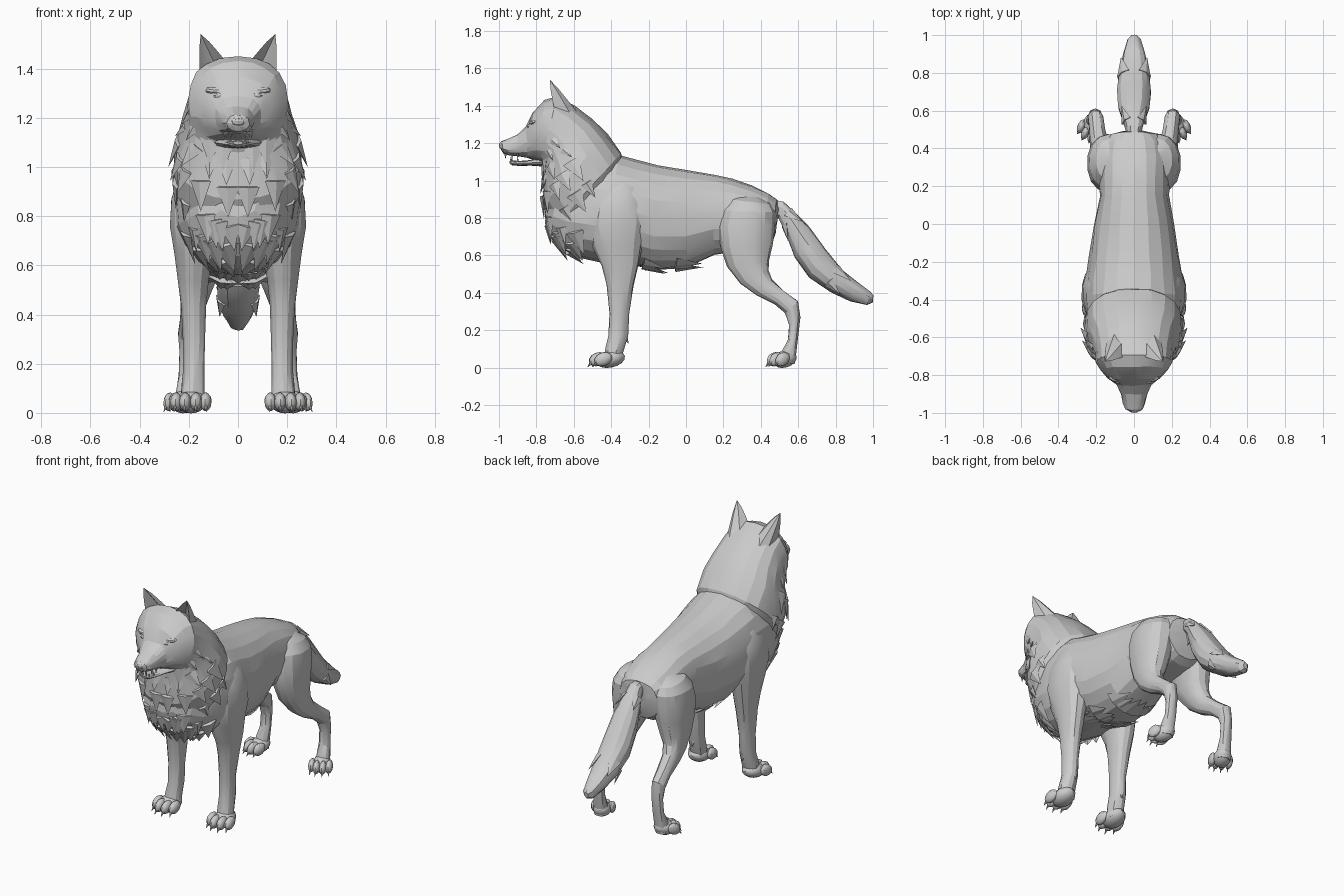
import bpy, bmesh, math, random
from math import sin, cos, pi, copysign
from mathutils import Vector, Matrix
random.seed(4)

def finish(bm, name, mirror=False, angle=22):
    bmesh.ops.recalc_face_normals(bm, faces=bm.faces)
    me = bpy.data.meshes.new(name)
    bm.to_mesh(me)
    bm.free()
    ob = bpy.data.objects.new(name, me)
    bpy.context.collection.objects.link(ob)
    if mirror:
        m = ob.modifiers.new("mirror", 'MIRROR')
        m.use_axis[0] = True
        m.use_clip = False
        m.use_mirror_merge = False
    bpy.ops.object.select_all(action='DESELECT')
    ob.select_set(True)
    bpy.context.view_layer.objects.active = ob
    bpy.ops.object.shade_smooth_by_angle(angle=math.radians(angle))
    return ob

# A ring is (y1, z1, y2, z2, half width, x centre): two opposite points in side view
def surf(r, a, p=2.2):
    y1, z1, y2, z2, w = r[:5]
    x = r[5] if len(r) > 5 else 0
    c = copysign(abs(cos(a)) ** (2 / p), cos(a))
    s = copysign(abs(sin(a)) ** (2 / p), sin(a))
    return Vector((x + w * s, (y1 + y2) / 2 + (y1 - y2) / 2 * c,
                   (z1 + z2) / 2 + (z1 - z2) / 2 * c))

def loft(name, rings, n=18, p=2.2, mirror=False, rough=0, angle=22):
    bm = bmesh.new()
    rows = [[bm.verts.new(surf(r, 2 * pi * i / n, p)) for i in range(n)] for r in rings]
    for A, B in zip(rows, rows[1:]):
        for i in range(n):
            j = (i + 1) % n
            bm.faces.new((A[i], A[j], B[j], B[i]))
    bm.faces.new(rows[0])
    bm.faces.new(rows[-1])
    for v in bm.verts:                      # uneven, carved looking coat
        v.co += Vector([random.uniform(-rough, rough) for _ in range(3)])
    return finish(bm, name, mirror, angle)

def ball(bm, loc, size, rot=0, seg=10):
    M = Matrix.Translation(loc) @ Matrix.Rotation(rot, 4, 'X') @ Matrix.Diagonal((*size, 1))
    bmesh.ops.create_uvsphere(bm, u_segments=seg, v_segments=max(6, seg - 4), radius=1, matrix=M)

def spike(bm, base, tip, r, seg=6):
    d = Vector(tip) - Vector(base)
    M = (Matrix.Translation((Vector(base) + Vector(tip)) / 2)
         @ d.to_track_quat('Z', 'Y').to_matrix().to_4x4())
    bmesh.ops.create_cone(bm, cap_ends=True, segments=seg, radius1=r, radius2=0.001,
                          depth=d.length, matrix=M)

# Torso
torso = [(.495, .86, .48, .72, .06), (.485, .90, .46, .66, .135), (.44, .935, .41, .63, .17),
         (.36, .97, .33, .62, .185), (.25, 1.01, .22, .61, .185), (.15, 1.03, .15, .60, .183),
         (0, 1.055, 0, .53, .213), (-.15, 1.08, -.18, .52, .235), (-.28, 1.115, -.30, .56, .255),
         (-.36, 1.14, -.45, .56, .262), (-.45, 1.13, -.60, .59, .25), (-.55, 1.08, -.68, .64, .22),
         (-.66, 1.0, -.735, .72, .17), (-.74, .93, -.755, .80, .08)]
loft("torso", torso, 20, rough=.004, angle=14)

# Neck ruff, skull and upper muzzle
head = [(-.34, 1.12, -.63, .70, .22), (-.345, 1.15, -.70, .75, .258), (-.42, 1.25, -.765, .87, .258),
        (-.50, 1.33, -.765, .99, .228), (-.60, 1.405, -.765, 1.06, .208), (-.69, 1.45, -.775, 1.09, .202),
        (-.755, 1.43, -.795, 1.10, .175), (-.82, 1.365, -.815, 1.11, .138), (-.855, 1.29, -.845, 1.12, .095),
        (-.90, 1.247, -.90, 1.13, .068), (-.95, 1.224, -.95, 1.135, .057), (-.985, 1.21, -.975, 1.147, .046),
        (-.997, 1.195, -.985, 1.16, .025)]
loft("head_and_ruff", head, 20, 2.3, rough=.003, angle=16)

# Lower jaw
loft("lower_jaw", [(-.76, 1.125, -.76, 1.075, .10), (-.83, 1.11, -.83, 1.08, .068),
                   (-.89, 1.105, -.89, 1.078, .048), (-.935, 1.108, -.93, 1.082, .034),
                   (-.945, 1.105, -.942, 1.09, .02)], 12)

# Teeth
bm = bmesh.new()
for x, y in ((.03, -.965), (.046, -.93), (.055, -.90)):
    spike(bm, (x, y, 1.145), (x, y, 1.118), .007)
for x, y in ((.012, -.937), (.028, -.93), (.038, -.90)):
    spike(bm, (x, y, 1.10), (x, y, 1.125), .006)
finish(bm, "teeth", True)

# Nose
bm = bmesh.new()
ball(bm, (0, -.975, 1.187), (.036, .025, .024))
finish(bm, "nose")

# Eyes with brow ridges
bm = bmesh.new()
ball(bm, (.075, -.832, 1.29), (.026, .016, .014))
ball(bm, (.085, -.812, 1.312), (.05, .026, .016), .3)
finish(bm, "eyes_and_brows", True)

# Ears: hollow cups narrowing to a tip
bm = bmesh.new()
tip = Vector((.152, -.728, 1.54))
base = [Vector(v) for v in ((.05, -.70, 1.43), (.065, -.63, 1.41), (.105, -.585, 1.37), (.145, -.62, 1.36),
                            (.155, -.70, 1.36), (.125, -.665, 1.37), (.09, -.655, 1.41))]
c = sum(base, Vector()) / 7
rows = []
for t, bulge in ((0, 0), (.35, .004), (.7, .006)):
    rows.append([bm.verts.new(b.lerp(tip, t) + (b - c).normalized() * (bulge if i < 5 else 0))
                 for i, b in enumerate(base)])
for A, B in zip(rows, rows[1:]):
    for i in range(7):
        bm.faces.new((A[i], A[i - 1], B[i - 1], B[i]))
tv = bm.verts.new(tip)
for i in range(7):
    bm.faces.new((rows[-1][i], rows[-1][i - 1], tv))
finish(bm, "ears", True)

# Front legs with shoulders
loft("front_legs", [(-.42, 1.04, -.30, 1.04, .04, .15), (-.48, .96, -.24, .96, .08, .165),
                    (-.51, .87, -.21, .87, .098, .174), (-.52, .76, -.21, .76, .10, .178),
                    (-.50, .65, -.23, .66, .083, .178), (-.45, .54, -.25, .56, .066, .182),
                    (-.425, .44, -.28, .44, .053, .18), (-.41, .29, -.305, .29, .045, .178),
                    (-.415, .17, -.31, .17, .043, .18), (-.43, .10, -.335, .09, .047, .184),
                    (-.44, .03, -.35, .03, .05, .185)], 14, mirror=True, rough=.002)

# Hind legs with haunches
loft("hind_legs", [(.30, .93, .40, .91, .03, .10), (.23, .90, .45, .875, .08, .122),
                   (.19, .84, .475, .83, .103, .134), (.17, .75, .475, .76, .11, .138),
                   (.185, .64, .465, .66, .092, .15), (.22, .54, .445, .57, .077, .16),
                   (.29, .45, .44, .52, .06, .175), (.38, .385, .46, .47, .05, .185),
                   (.475, .34, .525, .41, .042, .195), (.53, .29, .60, .355, .040, .203),
                   (.55, .23, .61, .27, .034, .205), (.545, .15, .60, .16, .034, .207),
                   (.515, .09, .59, .08, .040, .212), (.51, .03, .58, .02, .042, .214)],
     14, mirror=True, rough=.002)

# Paws: sloping foot, four toes and claws, plus a dewclaw on the front
def paws(name, x, y, turn, s, dew):
    bm = bmesh.new()
    ball(bm, (0, .01, .046), (.062, .08, .046), .2, 12)
    for tx, ty in ((-.06, -.03), (-.022, -.055), (.022, -.055), (.06, -.03)):
        ball(bm, (tx, ty, .045), (.025, .05, .036), .35)
        spike(bm, (tx, ty - .025, .042), (tx * 1.1, ty - .055, .004), .013)
    if dew:
        spike(bm, (-.01, .08, .18), (-.01, .108, .13), .022)
    M = Matrix.Translation((x, y, 0)) @ Matrix.Rotation(turn, 4, 'Z') @ Matrix.Diagonal((s, s, 1, 1))
    bmesh.ops.transform(bm, matrix=M, verts=bm.verts)
    finish(bm, name, True, 35)

paws("front_paws", .19, -.415, .05, 1, True)
paws("hind_paws", .222, .52, .4, .85, False)

# Tail
tail = [(.46, .90, .46, .80, .035), (.52, .89, .495, .80, .045), (.585, .83, .53, .72, .062),
        (.66, .75, .58, .59, .084), (.745, .635, .655, .48, .09), (.84, .52, .77, .405, .08),
        (.92, .455, .88, .355, .06), (.985, .405, .965, .335, .035), (1.0, .385, .997, .35, .015)]
loft("tail", tail, 14, rough=.003)

# Fur tufts: broad flat pyramids lying along the coat
def tuft(bm, P, d, nrm, L, w):
    d = (d - nrm * d.dot(nrm)).normalized()
    side = d.cross(nrm).normalized() * w
    P = P - d * L * .5
    ring = [bm.verts.new(P + v) for v in (side - nrm * .006, nrm * .006, -side - nrm * .006, -nrm * .03)]
    t = bm.verts.new(P + d * L * 1.3 + nrm * .016)
    for i in range(4):
        bm.faces.new((ring[i - 1], ring[i], t))
    bm.faces.new(ring)

def coat(name, rings, rows, a0, a1, count, lean, L, p=2.2):
    bm = bmesh.new()
    for i in rows:
        for k in range(count):
            a = a0 + (a1 - a0) * (k + random.uniform(.2, .8)) / count
            P = surf(rings[i], a, p)
            u = surf(rings[i], a + .1, p) - surf(rings[i], a - .1, p)
            v = surf(rings[i + 1], a, p) - surf(rings[i - 1], a, p)
            nrm = u.cross(v).normalized()
            mid = (surf(rings[i], 0) + surf(rings[i], pi)) / 2
            if nrm.dot(P - mid) < 0:
                nrm.negate()
            size = L * random.uniform(.75, 1.2)
            tuft(bm, P, Vector(lean), nrm, size, size * .5)
    finish(bm, name, True)

coat("cheek_tufts", head, (3, 4), 1.5, 2.3, 2, (0, .7, -.6), .07, 2.3)
coat("ruff_tufts", head, (1, 2), 1.3, 2.4, 3, (0, .5, -.8), .085, 2.3)
coat("throat_tufts", head, (2, 3, 4), 2.5, 3.1, 2, (0, .05, -1), .09, 2.3)
coat("chest_tufts", torso, (10, 11, 12), 2.2, 3.1, 4, (-.2, .3, -.8), .10)
coat("belly_tufts", torso, (6, 7, 8), 2.6, 3.1, 3, (0, .9, -.2), .10)
coat("tail_tufts", tail, (2, 5), .4, 2.9, 2, (0, .7, -.7), .07)
